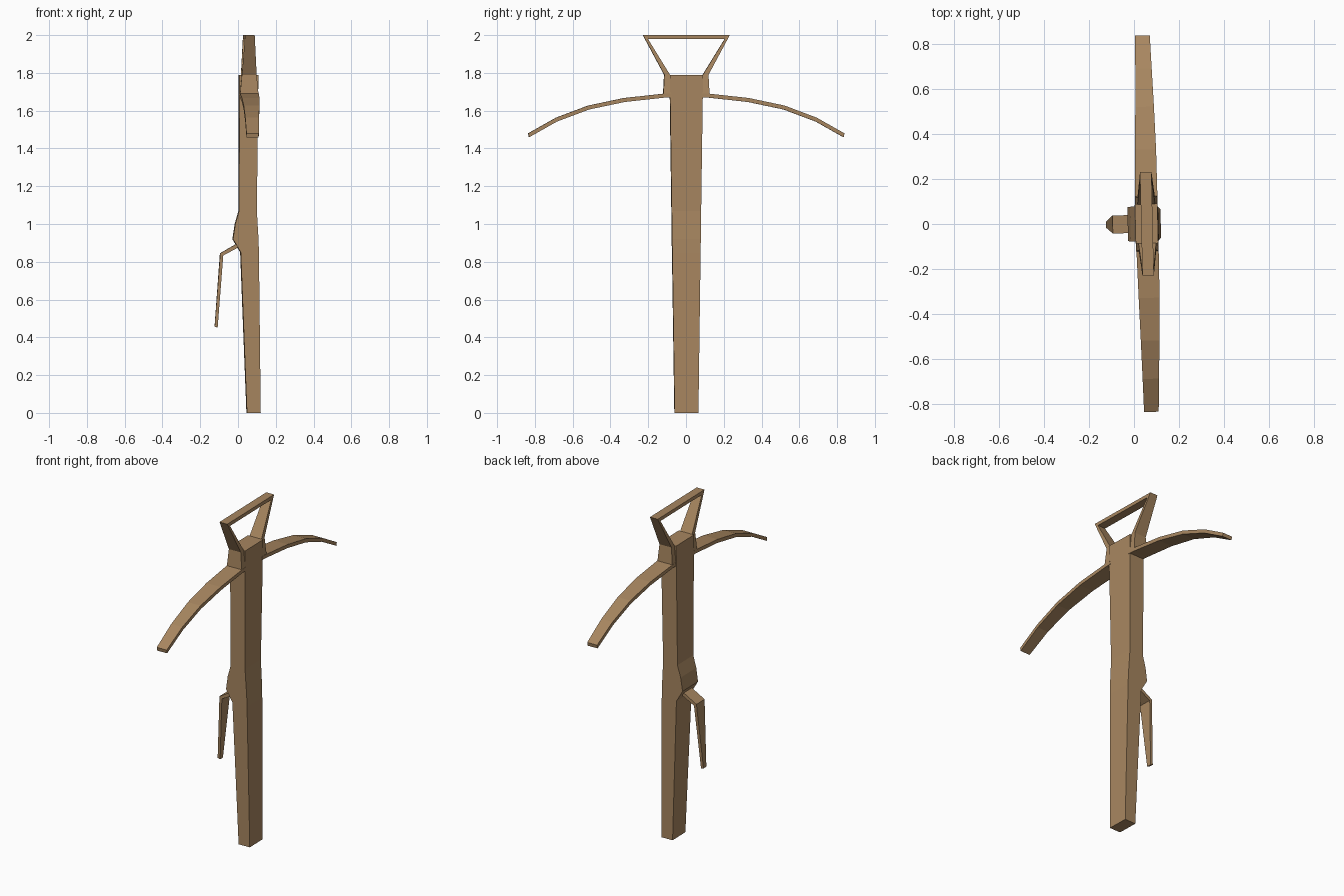
import bpy, bmesh, math
from mathutils import Matrix

if "Cube" in bpy.data.objects:
    bpy.data.objects.remove(bpy.data.objects["Cube"])

wood = bpy.data.materials.new("brown_wood")
wood.diffuse_color = (0.39, 0.24, 0.117, 1)
wood.use_nodes = True
wood.node_tree.nodes["Principled BSDF"].inputs["Base Color"].default_value = wood.diffuse_color
TURN = Matrix.Rotation(math.radians(1.36), 4, 'Z')   # model sits slightly turned


def loft(name, rings):
    """Skin a chain of four-point rings and cap both ends."""
    bm = bmesh.new()
    loops = [[bm.verts.new(p) for p in ring] for ring in rings]
    for a, b in zip(loops, loops[1:]):
        for i in range(4):
            j = (i + 1) % 4
            bm.faces.new((a[i], a[j], b[j], b[i]))
    bm.faces.new(loops[0])
    bm.faces.new(loops[-1])
    bmesh.ops.recalc_face_normals(bm, faces=bm.faces)
    bm.transform(TURN)
    mesh = bpy.data.meshes.new(name)
    bm.to_mesh(mesh)
    bm.free()
    mesh.materials.append(wood)
    obj = bpy.data.objects.new(name, mesh)
    bpy.context.collection.objects.link(obj)
    return obj


def band(x0, x1, outer, inner, side=1):
    """Ring of a flat strap: outer and inner are (y, z), x0..x1 is its width."""
    (yo, zo), (yi, zi) = outer, inner
    return [(x0, side * yo, zo), (x1, side * yo, zo), (x1, side * yi, zi), (x0, side * yi, zi)]


# stock: z, back x, front x, half width taper
stock = [(0, .046, .119), (.85, .013, .109), (.92, -.028, .107),
         (1.0, -.016, .102), (1.07, .004, .098), (1.79, .006, .106)]
rings = []
for z, x0, x1 in stock:
    w = .063 + .025 * z / 1.79
    rings.append([(x0, -w, z), (x1, -w, z), (x1, w, z), (x0, w, z)])
loft("stock", rings)

# curved bow limbs: x0, x1, y, top z
limb = [(.007, .107, .08, 1.692), (.008, .107, .12, 1.69), (.013, .106, .33, 1.667),
        (.018, .101, .52, 1.627), (.022, .095, .69, 1.563), (.025, .09, .837, 1.48)]
for side, name in ((1, "bow_limb_left"), (-1, "bow_limb_right")):
    loft(name, [band(x0, x1, (y, z), (y - .004, z - .021), side) for x0, x1, y, z in limb])

# foot stirrup: one arch, half of it mirrored
half = [(.007, .107, (.123, 1.675), (.08, 1.675)),
        (.018, .096, (.117, 1.79), (.087, 1.79)),
        (.032, .083, (.23, 2.0), (.203, 1.979))]
loft("stirrup", [band(*h) for h in half] + [band(*h, side=-1) for h in reversed(half)])

# trigger lever: outer (x, z), inner (x, z), half width
lever = [((.03, .917), (.03, .892), .04), ((-.095, .845), (-.079, .833), .04),
         ((-.124, .457), (-.108, .452), .014)]
loft("trigger_lever", [[(a[0], -w, a[1]), (a[0], w, a[1]), (b[0], w, b[1]), (b[0], -w, b[1])]
                       for a, b, w in lever])
